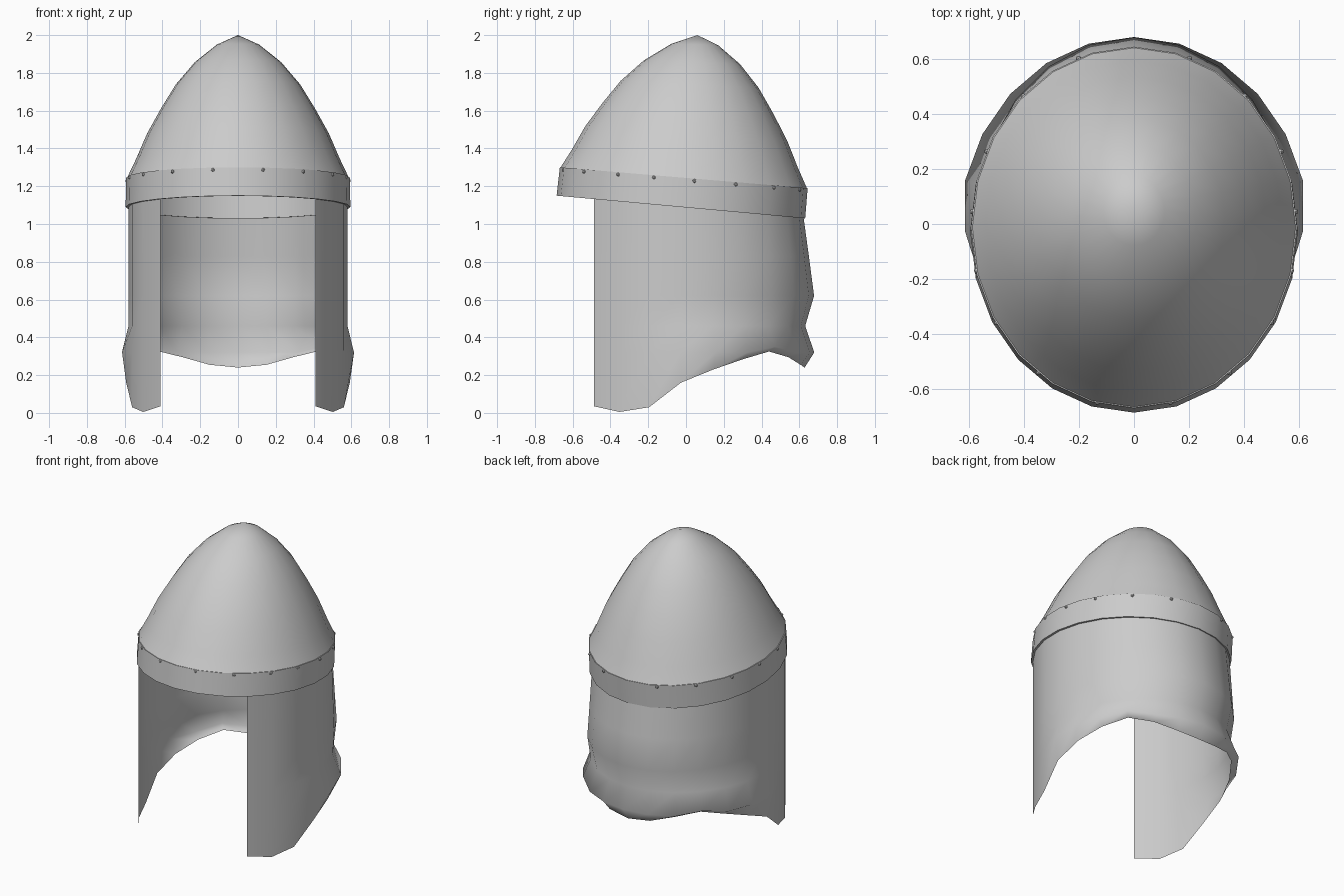
import bpy, bmesh, math
from math import sin, cos, radians
from mathutils import Matrix

if "Cube" in bpy.data.objects:
    bpy.data.objects.remove(bpy.data.objects["Cube"])

steel = bpy.data.materials.new("steel grey")
steel.diffuse_color = (0.6, 0.6, 0.6, 1)
steel.use_nodes = True
steel.node_tree.nodes["Principled BSDF"].inputs["Base Color"].default_value = steel.diffuse_color


def finish(name, bm, angle=40):
    mesh = bpy.data.meshes.new(name)
    bm.to_mesh(mesh)
    bm.free()
    mesh.materials.append(steel)
    ob = bpy.data.objects.new(name, mesh)
    bpy.context.collection.objects.link(ob)
    bpy.ops.object.select_all(action='DESELECT')
    ob.select_set(True)
    bpy.context.view_layer.objects.active = ob
    bpy.ops.object.shade_smooth_by_angle(angle=radians(angle))
    return ob


def sheet(name, rows, closed, tip=None, angle=40):
    """Skin rows of points, listed from bottom to top and anticlockwise."""
    bm = bmesh.new()
    vr = [[bm.verts.new(p) for p in row] for row in rows]
    n = len(rows[0])
    cols = range(n if closed else n - 1)
    for lo, hi in zip(vr, vr[1:]):
        for i in cols:
            k = (i + 1) % n
            bm.faces.new((lo[i], lo[k], hi[k], hi[i]))
    if tip:
        t = bm.verts.new(tip)
        for i in cols:
            bm.faces.new((vr[-1][i], vr[-1][(i + 1) % n], t))
    return finish(name, bm, angle)


def oval(a, rx, ry, cy):
    return rx * sin(a), cy - ry * cos(a)


def top_z(y):       # tilted plane of the band's upper edge
    return 1.30 - 0.11 * (y + 0.665) / 1.305


def low_z(y):       # tilted plane of the band's lower edge
    return 1.15 - 0.12 * (y + 0.685) / 1.315


ANG = [radians(15 * i) for i in range(24)]

# Pointed dome: share of radius, share of drop from the tip
rows = []
for r, f in [(1, 1), (.92, .87), (.82, .69), (.695, .515), (.56, .345),
             (.39, .19), (.19, .066)]:
    row = []
    for a in ANG:
        x, y = oval(a, 0.587, 0.652, -0.012)
        row.append((x * r, 0.06 + (y - 0.06) * r, 2 - (2 - top_z(y)) * f))
    rows.append(row)
sheet("dome", rows, True, (0, 0.06, 2.0), 60)

# Brow band with a thin lip folded inward at each edge
rows = []
for rx, ry, cy, plane in [(.580, .643, -.027, low_z), (.595, .658, -.027, low_z),
                          (.592, .656, -.012, top_z), (.585, .648, -.012, top_z)]:
    pts = [oval(a, rx, ry, cy) for a in ANG]
    rows.append([(x, y, plane(y)) for x, y in pts])
sheet("brow_band", rows, True)

# Rivets along the top of the band, mirrored left and right
bm = bmesh.new()
for deg in (13, 36, 58, 76, 95, 115, 137, 160):
    for s in (-1, 1):
        x, y = oval(radians(deg) * s, 0.589, 0.652, -0.012)
        bmesh.ops.create_icosphere(bm, subdivisions=1, radius=0.011,
                                   matrix=Matrix.Translation((x, y, top_z(y) - 0.012)))
finish("rivets", bm)

# Neck guard: hem height for each 15 degree column from cheek to back
hem = [.035, .005, .03, .16, .23, .285, .325, .295, .255, .24]
hem = hem + hem[-2::-1]
rows = [[] for _ in range(6)]
for i, h in enumerate(hem):
    a = radians(45 + 15 * i)
    back = max(0, -cos(a))
    flare = min(1, max(0, 0.6 - 1.6 * cos(a))) if cos(a) < 0.2 else 0
    bulge = 0.055 * back ** 2
    fold = max(0.32, h + 0.025)
    levels = [(h, 0.005 * back + 0.02 * flare * (1 - back)), (fold, 0.056 * flare),
              (0.46, 0.008 * back), (0.62, bulge), (0.83, bulge * 0.5), (None, 0)]
    for row, (z, out) in zip(rows, levels):
        x, y = oval(a, 0.58 + out, 0.65 + out, -0.027)
        row.append((x, y, low_z(y) if z is None else z))
sheet("neck_guard", rows, False, angle=80)
